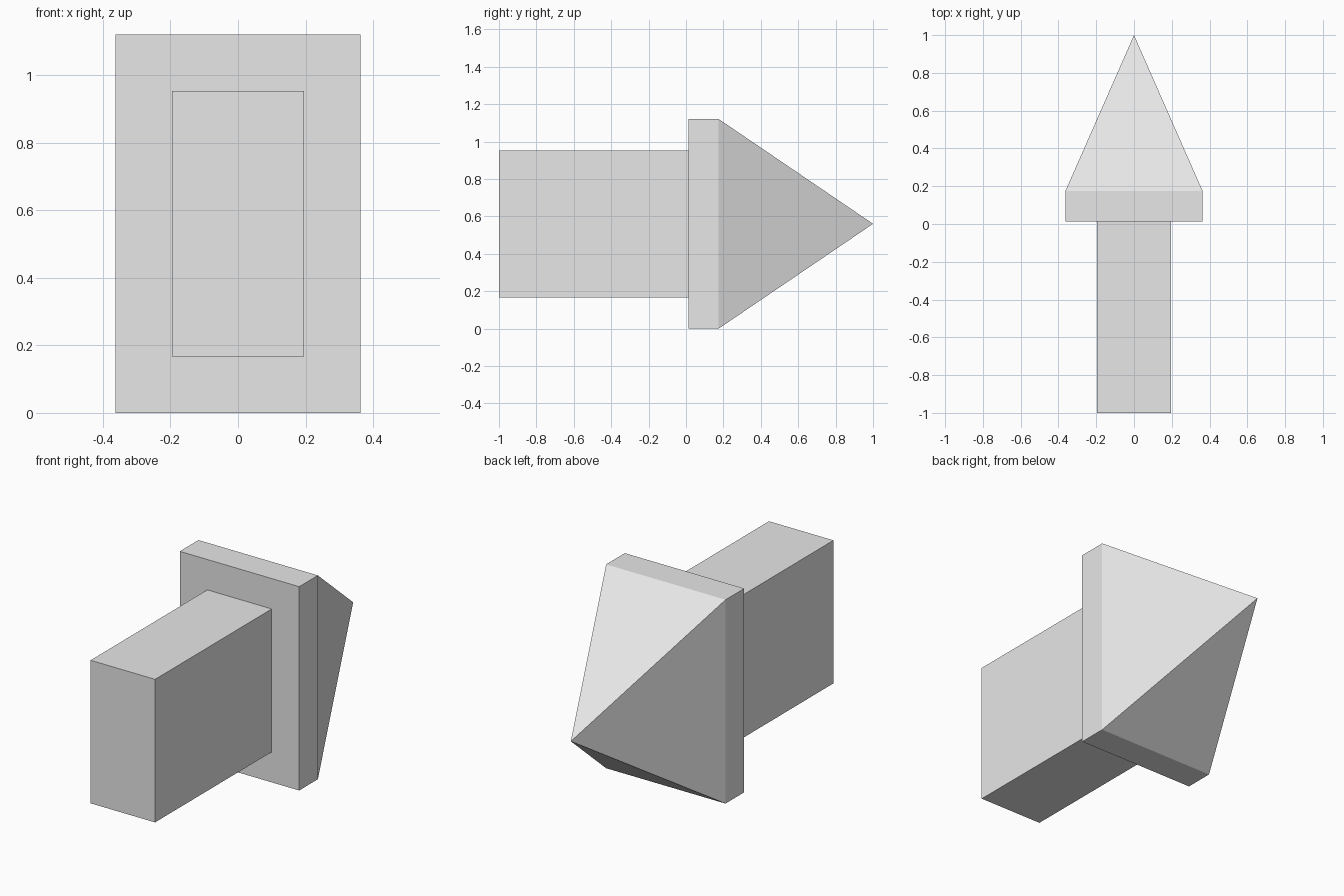
import bpy
import bmesh
from mathutils import Vector

cube = bpy.data.objects.get("Cube")
if cube:
    bpy.data.objects.remove(cube, do_unlink=True)

MID_Z = 0.56

grey = bpy.data.materials.new("plain grey")
grey.use_nodes = True
colour = (0.8, 0.8, 0.8, 1)
grey.diffuse_color = colour
grey.node_tree.nodes["Principled BSDF"].inputs["Base Color"].default_value = colour


def block(name, half_x, half_z, y_front, y_back, tip_y=None):
    """Box running along y; a tip turns its back face into a pyramid."""
    bm = bmesh.new()
    bmesh.ops.create_cube(bm, size=2)
    for v in bm.verts:
        y = y_back if v.co.y > 0 else y_front
        v.co = (v.co.x * half_x, y, MID_Z + v.co.z * half_z)
    bm.normal_update()
    if tip_y is not None:
        back = max(bm.faces, key=lambda f: f.normal.y)
        poked = bmesh.ops.poke(bm, faces=[back])
        poked["verts"][0].co = Vector((0, tip_y, MID_Z))
    bmesh.ops.recalc_face_normals(bm, faces=bm.faces)
    mesh = bpy.data.meshes.new(name)
    bm.to_mesh(mesh)
    bm.free()
    mesh.materials.append(grey)
    obj = bpy.data.objects.new(name, mesh)
    bpy.context.collection.objects.link(obj)
    return obj


# Rectangular shaft, ending flush on the head
block("shaft", 0.196, 0.393, -1.0, 0.013)

# Wide plate with a four-sided point behind it
block("pointed_head", 0.363, 0.56, 0.013, 0.175, tip_y=1.0)
